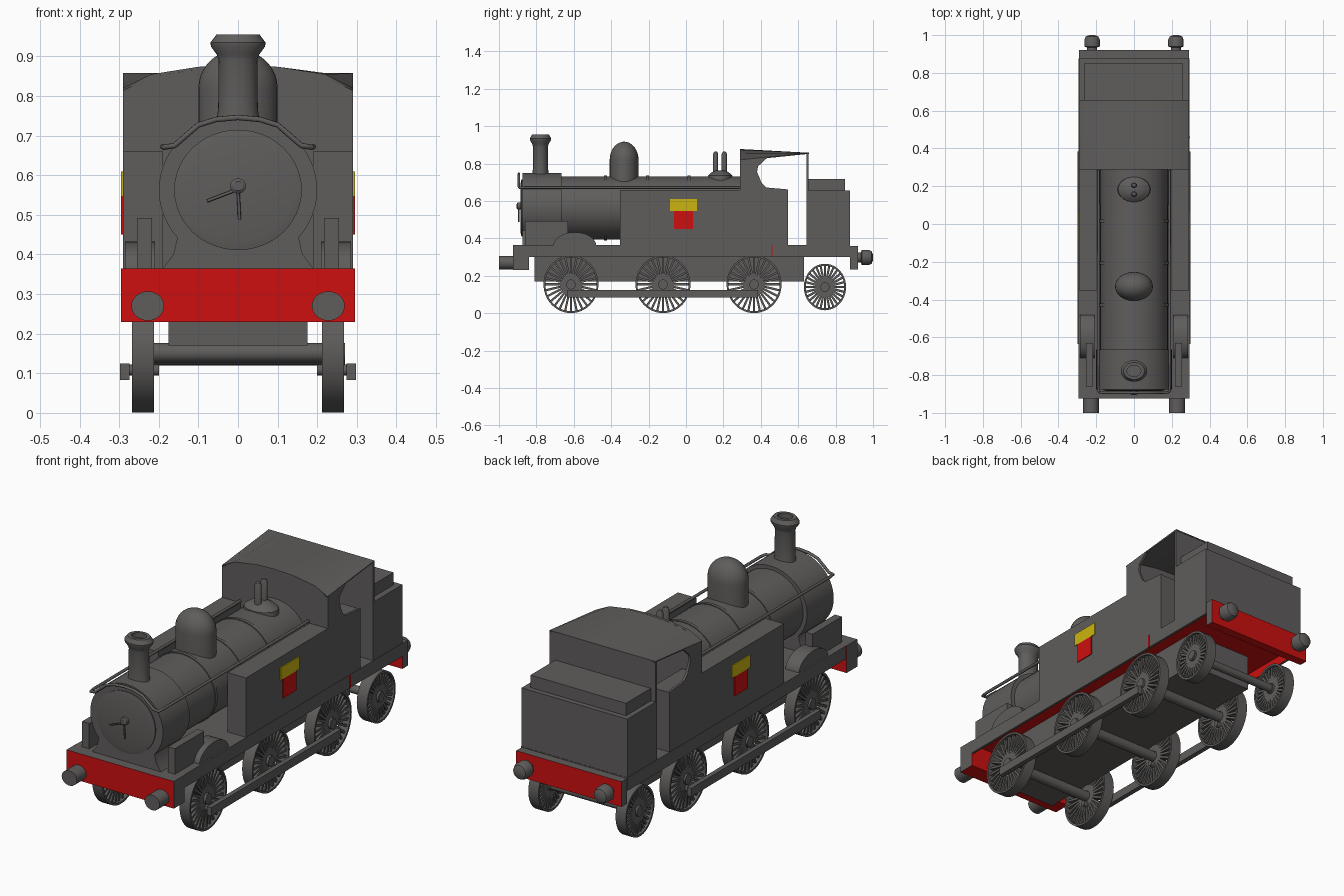
import bpy, bmesh, math
from mathutils import Vector

old = bpy.data.objects.get("Cube")
if old:
    bpy.data.objects.remove(old)


def material(name, rgb):
    m = bpy.data.materials.new(name)
    m.use_nodes = True
    m.diffuse_color = (*rgb, 1)
    bsdf = next(n for n in m.node_tree.nodes if n.type == 'BSDF_PRINCIPLED')
    bsdf.inputs["Base Color"].default_value = (*rgb, 1)
    return m


GREY = material("dark grey", (0.115, 0.11, 0.107))
RED = material("red", (0.61, 0.005, 0.005))
YELLOW = material("yellow", (0.6, 0.46, 0.005))


def finish(name, bm, mat=GREY, red_rule=None):
    """Turn a bmesh into an object; faces matching red_rule(normal) go red."""
    bmesh.ops.recalc_face_normals(bm, faces=bm.faces)
    for f in bm.faces:
        f.smooth = True
        if red_rule and red_rule(f.normal):
            f.material_index = 1
    for e in bm.edges:
        e.smooth = e.calc_face_angle(3) < 0.6
    me = bpy.data.meshes.new(name)
    bm.to_mesh(me)
    bm.free()
    me.materials.append(mat)
    me.materials.append(RED)
    ob = bpy.data.objects.new(name, me)
    bpy.context.collection.objects.link(ob)
    return ob


def prism(name, pts, axis, lo, hi, mat=GREY, red_rule=None):
    """Extrude a closed 2D outline along x (pts are y, z) or y (pts are x, z)."""
    bm = bmesh.new()
    place = (lambda t, u, v: (t, u, v)) if axis == 'x' else (lambda t, u, v: (u, t, v))
    a, b = ([bm.verts.new(place(t, u, v)) for u, v in pts] for t in (lo, hi))
    bm.faces.new(a)
    bm.faces.new(b)
    for i in range(len(pts)):
        j = (i + 1) % len(pts)
        bm.faces.new((a[i], a[j], b[j], b[i]))
    return finish(name, bm, mat, red_rule)


def box(name, x, y, z, mat=GREY, red_rule=None):
    outline = [(y[0], z[0]), (y[1], z[0]), (y[1], z[1]), (y[0], z[1])]
    return prism(name, outline, 'x', min(x), max(x), mat, red_rule)


def add_lathe(bm, profile, axis, centre, stretch=1.0, seg=32, closed=False):
    """Revolve (radius, distance) pairs round an axis; stretch widens one way."""
    rings = []
    for r, t in profile:
        ring = []
        for k in range(seg):
            a = math.tau * k / seg
            u, v = r * math.cos(a), r * math.sin(a)
            p = {'x': (t, u, v * stretch), 'y': (u * stretch, t, v),
                 'z': (u * stretch, v, t)}[axis]
            ring.append(bm.verts.new(Vector(centre) + Vector(p)))
        rings.append(ring)
    pairs = list(zip(rings, rings[1:]))
    if closed:
        pairs.append((rings[-1], rings[0]))
    else:
        bm.faces.new(rings[0])
        bm.faces.new(rings[-1])
    for p, q in pairs:
        for k in range(seg):
            n = (k + 1) % seg
            bm.faces.new((p[k], p[n], q[n], q[k]))


def lathe(name, profile, axis, centre, stretch=1.0, seg=32):
    bm = bmesh.new()
    add_lathe(bm, profile, axis, centre, stretch, seg)
    return finish(name, bm)


def rod(name, points, radius):
    cu = bpy.data.curves.new(name, 'CURVE')
    cu.dimensions = '3D'
    cu.bevel_depth = radius
    cu.bevel_resolution = 2
    cu.use_fill_caps = True
    sp = cu.splines.new('POLY')
    sp.points.add(len(points) - 1)
    for p, co in zip(sp.points, points):
        p.co = (*co, 1)
    cu.materials.append(GREY)
    ob = bpy.data.objects.new(name, cu)
    bpy.context.collection.objects.link(ob)


def wheel(name, side, y, ry, zc, stretch, spokes=28):
    bm = bmesh.new()
    rim = [(ry, -0.028), (ry, 0.028), (ry - 0.01, 0.028), (ry - 0.01, -0.028)]
    add_lathe(bm, rim, 'x', (0, 0, 0), 1, 48, True)
    add_lathe(bm, [(0.024, -0.028), (0.024, 0.028)], 'x', (0, 0, 0), 1, 20)
    for k in range(spokes):
        a = math.tau * k / spokes
        out, across = Vector((0, math.cos(a), math.sin(a))), Vector((0, -math.sin(a), math.cos(a)))
        cube = bmesh.ops.create_cube(bm, size=1)["verts"]
        for v in cube:
            r = 0.02 if v.co.y < 0 else ry - 0.005
            v.co = Vector((v.co.x * 0.036, 0, 0)) + out * r + across * v.co.z * 0.011
    for v in bm.verts:
        v.co = (v.co.x + side * 0.24, v.co.y + y, v.co.z * stretch + zc)
    finish(name, bm)


SIDES = ((1, "left"), (-1, "right"))
AXLES = (-0.615, -0.123, 0.364)
DECK = 0.365
BC = 0.563  # boiler centre height

# Chassis
box("footplate", (-0.293, 0.293), (-0.84, 0.877), (0.345, DECK), GREY, lambda n: n.z < -0.5)
box("main_frame", (-0.175, 0.175), (-0.81, 0.63), (0.17, 0.35))
ends = lambda n: abs(n.y) > 0.5 or n.z < -0.5
box("front_buffer_beam", (-0.295, 0.295), (-0.925, -0.84), (0.23, DECK), GREY, ends)
box("rear_buffer_beam", (-0.29, 0.29), (0.877, 0.92), (0.235, 0.36), GREY, ends)
box("frame_stripe", (0.29, 0.296), (0.456, 0.463), (0.30, DECK), RED)

for s, side in SIDES:
    box(side + "_valance", (s * 0.281, s * 0.293), (-0.84, 0.877), (0.30, DECK - 0.001),
        GREY, lambda n: n.x * s < -0.5)
    # Buffers
    lathe(side + "_front_buffer", [(0.037, -1.0), (0.037, -0.92)], 'y', (s * 0.228, 0, 0.27), 1.12)
    lathe(side + "_rear_buffer", [(0.026, 0.91), (0.026, 0.935), (0.041, 0.94), (0.041, 0.975),
                                  (0.034, 0.992), (0.015, 1.0)], 'y', (s * 0.222, 0, 0.298))
    # Running gear
    for i, y in enumerate(AXLES):
        wheel(f"{side}_driving_wheel_{i + 1}", s, y, 0.147, 0.155, 1.05)
        lathe(f"{side}_crank_pin_{i + 1}", [(0.014, 0.2), (0.014, 0.285)] if s > 0 else
              [(0.014, -0.285), (0.014, -0.2)], 'x', (0, y, 0.108), 1, 12)
    wheel(side + "_trailing_wheel", s, 0.743, 0.113, 0.14, 1.1)
    box(side + "_coupling_rod", (s * 0.274, s * 0.298), (AXLES[0] - 0.02, AXLES[2] + 0.02), (0.083, 0.125))
    # Splasher, sandbox and side tank
    arch = [(-0.595 + 0.115 * math.cos(a), 0.36 + 0.073 * math.sin(a))
            for a in (math.pi * k / 16 for k in range(17))]
    prism(side + "_splasher", arch, 'x', s * 0.21, s * 0.285)
    box(side + "_sandbox", (s * 0.217, s * 0.255), (-0.86, -0.63), (DECK, 0.492))
    box(side + "_side_tank", (s * 0.19, s * 0.291), (-0.353, 0.545), (DECK, 0.66))
    # Painted panel on the tank
    box(side + "_yellow_plate", (s * 0.289, s * 0.295), (-0.085, 0.06), (0.547, 0.61), YELLOW)
    box(side + "_red_plate", (s * 0.289, s * 0.295), (-0.065, 0.037), (0.45, 0.547), RED)
    # Cab side with curved cut-out
    cut = [(0.29, 0.655), (0.545, 0.655), (0.545, 0.662), (0.43, 0.672), (0.405, 0.695),
           (0.38, 0.755), (0.385, 0.785), (0.44, 0.836), (0.29, 0.82)]
    prism(side + "_cab_side", cut, 'x', s * 0.279, s * 0.291)

for i, y in enumerate(AXLES):
    lathe(f"driving_axle_{i + 1}", [(0.025, -0.265), (0.025, 0.27)], 'x', (0, y, 0.152), 1, 16)
lathe("trailing_axle", [(0.02, -0.265), (0.02, 0.27)], 'x', (0, 0.743, 0.14), 1, 16)

# Boiler, bands and smokebox
lathe("boiler", [(0.169, -0.68), (0.169, 0.3)], 'y', (0, 0, BC), 1.06, 48)
for i, y in enumerate((-0.43, -0.206, 0.015)):
    lathe(f"boiler_band_{i + 1}", [(0.173, y - 0.008), (0.173, y + 0.008)], 'y', (0, 0, BC), 1.06, 48)
arc = [math.radians(-40 + 260 * k / 40) for k in range(41)]
shell = [(0.2 * math.cos(a), BC + 0.187 * math.sin(a)) for a in arc]
prism("smokebox", [(0.19, DECK), (0.163, 0.4)] + shell + [(-0.163, 0.4), (-0.19, DECK)], 'y', -0.875, -0.665)
lathe("smokebox_door", [(0.13, -0.885), (0.152, -0.88), (0.152, -0.87)], 'y', (0, 0, BC), 1.06, 48)
lathe("door_boss", [(0.012, -0.905), (0.019, -0.9), (0.019, -0.88)], 'y', (0, 0, 0.573), 1.05, 20)
rod("door_handle_long", [(0, -0.895, 0.565), (-0.078, -0.895, 0.535)], 0.004)
rod("door_handle_short", [(0, -0.895, 0.565), (0.004, -0.895, 0.488)], 0.004)

# Handrail running round the smokebox front
half = [(0.188, 0.285, 0.672), (0.19, -0.86, 0.672), (0.186, -0.89, 0.671), (0.16, -0.893, 0.675),
        (0.135, -0.893, 0.697), (0.1, -0.893, 0.727), (0.055, -0.893, 0.741)]
rod("handrail", half + [(0, -0.893, 0.746)] + [(-x, y, z) for x, y, z in reversed(half)], 0.007)

# Boiler fittings
lathe("chimney", [(0.046, 0.72), (0.041, 0.77), (0.04, 0.89), (0.044, 0.905), (0.056, 0.925),
                  (0.057, 0.935), (0.045, 0.955), (0.03, 0.955), (0.03, 0.93)], 'z', (0, -0.778, 0), 1.22)
cap = [(0.077 * math.cos(a), 0.82 + 0.097 * math.sin(a)) for a in (math.pi / 2 * k / 9 for k in range(9))]
lathe("steam_dome", [(0.077, 0.68)] + cap + [(0.003, 0.917)], 'z', (0, -0.331, 0), 1.3)
lathe("safety_valve_base", [(0.068, 0.71), (0.066, 0.735), (0.05, 0.75), (0.028, 0.762)],
      'z', (0, 0.183, 0), 1.28)
for i, y in enumerate((0.158, 0.205)):
    lathe(f"safety_valve_{i + 1}", [(0.014, 0.74), (0.014, 0.85), (0.009, 0.862), (0.003, 0.865)],
          'z', (0, y, 0), 1.2, 16)

# Cab: arched front wall, flat rear wall, roof lofted between them
top = [(-0.291, 0.82), (-0.22, 0.855), (-0.1, 0.874), (0, 0.878), (0.1, 0.874), (0.22, 0.855), (0.291, 0.82)]
prism("cab_front", [(-0.291, DECK)] + top + [(0.291, DECK)], 'y', 0.29, 0.302)
box("cab_back", (-0.291, 0.291), (0.645, 0.655), (DECK, 0.856))
bm = bmesh.new()
front = [bm.verts.new((x, 0.288, z)) for x, z in top]
rear = [bm.verts.new((x, 0.657, 0.858)) for x, z in top]
for i in range(len(top) - 1):
    bm.faces.new((front[i], front[i + 1], rear[i + 1], rear[i]))
roof = finish("cab_roof", bm)
roof.modifiers.new("thickness", 'SOLIDIFY').thickness = 0.006

# Coal bunker
box("bunker", (-0.291, 0.291), (0.65, 0.876), (DECK, 0.655))
box("bunker_top", (-0.265, 0.26), (0.65, 0.85), (0.65, 0.717))
